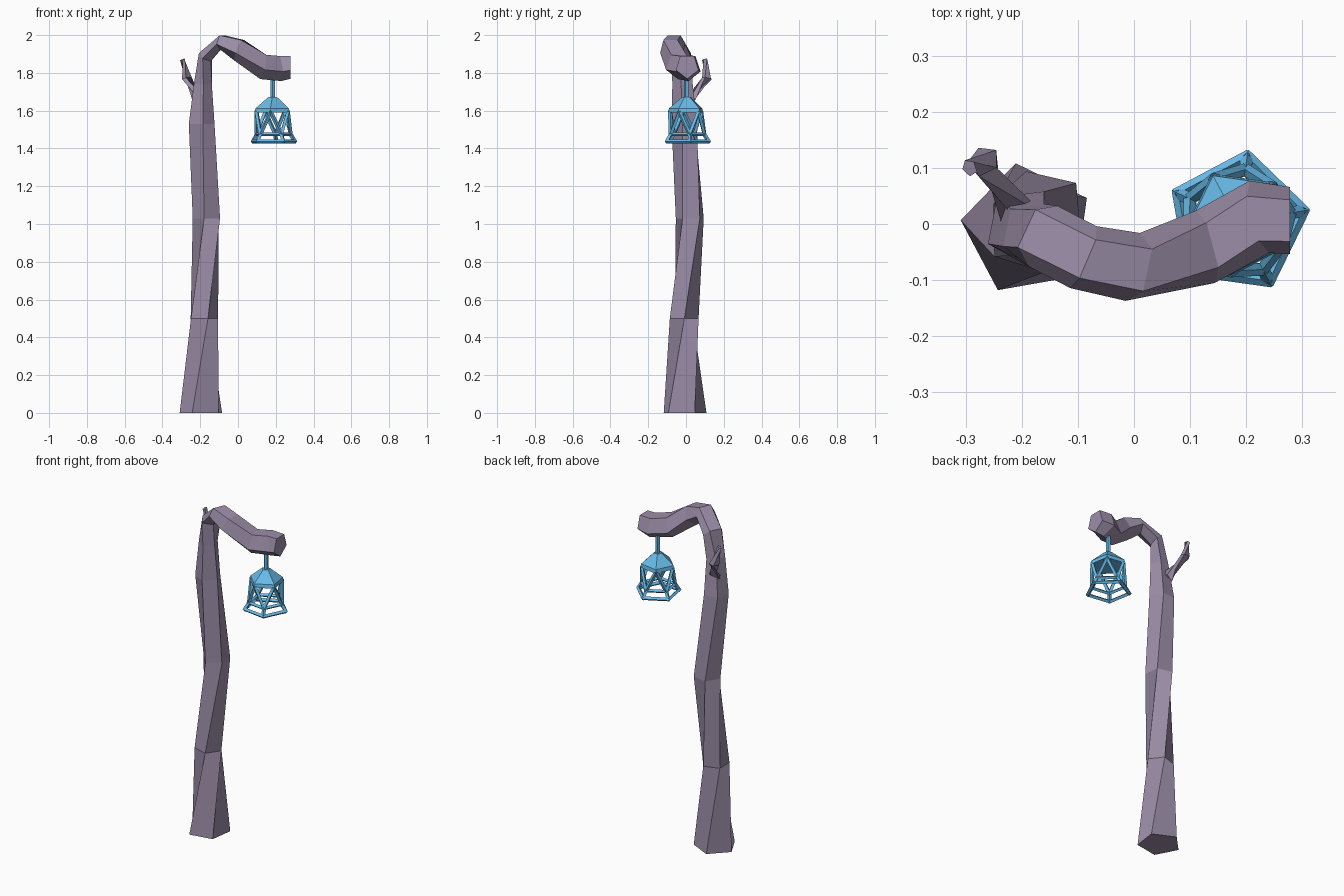
import bpy, bmesh
from math import sin, cos, radians, pi
from mathutils import Vector, Matrix

if "Cube" in bpy.data.objects:
    bpy.data.objects.remove(bpy.data.objects["Cube"])

SIDES = 5


def material(name, rgb):
    m = bpy.data.materials.new(name)
    m.diffuse_color = (*rgb, 1)
    m.use_nodes = True
    m.node_tree.nodes["Principled BSDF"].inputs["Base Color"].default_value = m.diffuse_color
    return m


BARK = material("bark", (0.33, 0.27, 0.39))
METAL = material("blue_metal", (0.14, 0.5, 0.82))


def finish(name, bm, mat):
    bmesh.ops.recalc_face_normals(bm, faces=bm.faces)
    mesh = bpy.data.meshes.new(name)
    bm.to_mesh(mesh)
    bm.free()
    ob = bpy.data.objects.new(name, mesh)
    mesh.materials.append(mat)
    bpy.context.collection.objects.link(ob)
    return ob


def loft(name, rings, mat):
    """Skin capped rings: x, y, z, height radius, width radius, tilt, yaw, twist."""
    bm = bmesh.new()
    loops = []
    for x, y, z, ru, rv, tilt, yaw, twist in rings:
        rot = Matrix.Rotation(radians(yaw), 3, 'Z') @ Matrix.Rotation(radians(tilt), 3, 'Y')
        loop = []
        for k in range(SIDES):
            t = radians(twist) + 2 * pi * k / SIDES
            loop.append(bm.verts.new(Vector((x, y, z)) + rot @ Vector((ru * cos(t), rv * sin(t), 0))))
        loops.append(loop)
    for a, b in zip(loops, loops[1:]):
        for k in range(SIDES):
            n = (k + 1) % SIDES
            bm.faces.new((a[k], a[n], b[n], b[k]))
    bm.faces.new(loops[0])
    bm.faces.new(loops[-1])
    return finish(name, bm, mat)


def add_bar(bm, a, b, r):
    """Square bar between two points."""
    d = b - a
    mat = Matrix.Translation((a + b) / 2) @ d.to_track_quat('Z', 'Y').to_matrix().to_4x4()
    bmesh.ops.create_cone(bm, cap_ends=True, segments=4, radius1=r, radius2=r,
                          depth=d.length + r, matrix=mat)


# Twisted trunk bending over into the arm
loft("trunk_and_arm", [
    (-0.19, -0.01, 0.00, 0.12, 0.12, 0, 0, 28),
    (-0.185, -0.01, 0.50, 0.08, 0.08, 0, 0, 73),
    (-0.162, 0.022, 1.03, 0.078, 0.078, 0, 0, 113),
    (-0.195, -0.005, 1.53, 0.072, 0.072, 0, 0, 133),
    (-0.187, -0.015, 1.74, 0.05, 0.058, 5, -10, 142),
    (-0.170, -0.018, 1.885, 0.038, 0.063, 40, -25, 144),
    (-0.088, -0.06, 1.965, 0.042, 0.063, 100, -23, 144),
    (0.005, -0.078, 1.925, 0.065, 0.065, 112, -12, 144),
    (0.13, -0.04, 1.838, 0.072, 0.07, 100, 15, 144),
    (0.22, 0.012, 1.83, 0.074, 0.07, 82, 15, 144),
    (0.278, 0.006, 1.835, 0.066, 0.063, 90, 0, 144),
], BARK)

# Broken twig at the back left
loft("twig", [
    (-0.20, 0.01, 1.64, 0.045, 0.045, -25, 60, 20),
    (-0.268, 0.112, 1.77, 0.026, 0.030, -15, -50, 20),
    (-0.293, 0.10, 1.87, 0.014, 0.016, -25, 30, 20),
], BARK)

# Hanging lantern
CX, CY = 0.185, 0.003


def pentagon(r, z, start):
    return [Vector((CX + r * cos(radians(start + 72 * k)),
                    CY + r * sin(radians(start + 72 * k)), z)) for k in range(SIDES)]


loft("lantern_roof", [
    (CX, CY, 1.59, 0.098, 0.098, 0, 0, 46),
    (CX, CY, 1.612, 0.094, 0.094, 0, 0, 46),
    (CX, CY, 1.672, 0.024, 0.024, 0, 0, 46),
], METAL)

loft("hanging_rod", [
    (CX, CY, 1.66, 0.013, 0.013, 0, 0, 46),
    (CX, CY, 1.80, 0.013, 0.013, 0, 0, 46),
], METAL)

top = pentagon(0.088, 1.595, 46)
mid = pentagon(0.095, 1.475, 10)
foot = pentagon(0.118, 1.437, 10)
bm = bmesh.new()
for k in range(SIDES):
    n = (k + 1) % SIDES
    add_bar(bm, top[k], mid[k], 0.011)
    add_bar(bm, top[k], mid[n], 0.011)
    add_bar(bm, mid[k], mid[n], 0.010)
    add_bar(bm, mid[k], foot[k], 0.011)
    add_bar(bm, foot[k], foot[n], 0.011)
finish("lantern_cage", bm, METAL)
